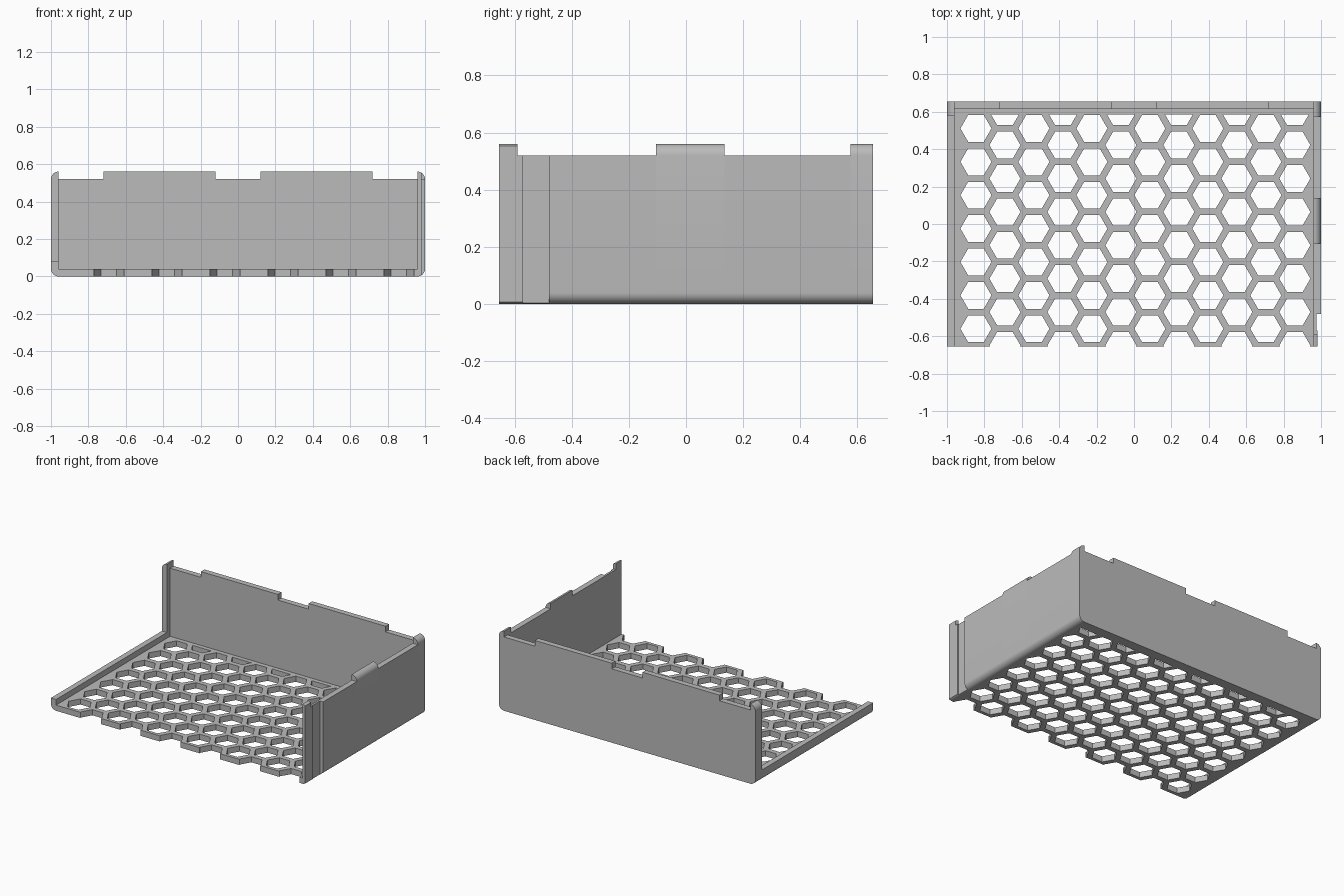
import bpy, bmesh, math

if "Cube" in bpy.data.objects:
    bpy.data.objects.remove(bpy.data.objects["Cube"])

grey = bpy.data.materials.new("light grey plastic")
grey.diffuse_color = (0.5, 0.5, 0.5, 1)
grey.use_nodes = True
grey.node_tree.nodes["Principled BSDF"].inputs["Base Color"].default_value = grey.diffuse_color
R = 0.04        # outer edge radius, also the wall thickness
BACK, FRONT = 0.655, -0.655
IN = 0.96       # inner face of the side walls
LOW, HIGH = 0.52, 0.56


def prism(name, profile, y0, y1):
    """Extrude an x-z outline from y0 to y1."""
    bm = bmesh.new()
    face = bm.faces.new([bm.verts.new((x, y0, z)) for x, z in profile])
    ext = bmesh.ops.extrude_face_region(bm, geom=[face])
    moved = [v for v in ext["geom"] if isinstance(v, bmesh.types.BMVert)]
    bmesh.ops.translate(bm, verts=moved, vec=(0, y1 - y0, 0))
    bmesh.ops.recalc_face_normals(bm, faces=bm.faces)
    mesh = bpy.data.meshes.new(name)
    bm.to_mesh(mesh)
    bm.free()
    obj = bpy.data.objects.new(name, mesh)
    bpy.context.collection.objects.link(obj)
    mesh.materials.append(grey)
    return obj


def rect(x0, x1, z0, z1):
    return [(x0, z0), (x1, z0), (x1, z1), (x0, z1)]


def side_profile(top, outer=1.0, rounded=False, mirror=False):
    """Side wall outline with a rounded bottom and optional rounded top."""
    end = math.asin(min(1, (outer - IN) / R))
    angles = [end * i / 8 for i in range(9)]
    pts = [(IN + R * math.sin(a), R - R * math.cos(a)) for a in angles]
    if rounded:
        pts += [(IN + R * math.sin(a), top - R + R * math.cos(a))
                for a in reversed(angles)]
    else:
        pts += [(outer, top), (IN, top)]
    return [(-x, z) for x, z in pts] if mirror else pts


def smooth(obj):
    bpy.ops.object.select_all(action='DESELECT')
    obj.select_set(True)
    bpy.context.view_layer.objects.active = obj
    bpy.ops.object.shade_smooth_by_angle(angle=math.radians(30))


# Floor with a honeycomb of openings
floor = prism("floor", rect(-IN, IN, 0, 0.04), FRONT, 0.585)
pitch, hex_r = 0.1785, 0.083
bm = bmesh.new()
for col in range(12):
    for row in range(7 + col % 2):
        cx = -0.845 + col * 0.155
        cy = -0.56 + (row - 0.5 * (col % 2)) * pitch
        ring = [(cx + hex_r * math.cos(k * math.pi / 3),
                 cy + hex_r * math.sin(k * math.pi / 3)) for k in range(6)]
        lo = [bm.verts.new((x, y, -0.1)) for x, y in ring]
        hi = [bm.verts.new((x, y, 0.1)) for x, y in ring]
        bm.faces.new(lo[::-1])
        bm.faces.new(hi)
        for k in range(6):
            n = (k + 1) % 6
            bm.faces.new((lo[k], lo[n], hi[n], hi[k]))
mesh = bpy.data.meshes.new("hex_cutter")
bm.to_mesh(mesh)
bm.free()
cutter = bpy.data.objects.new("hex_cutter", mesh)
bpy.context.collection.objects.link(cutter)
mod = floor.modifiers.new("honeycomb", 'BOOLEAN')
mod.operation, mod.solver, mod.object = 'DIFFERENCE', 'EXACT', cutter
bpy.context.view_layer.objects.active = floor
bpy.ops.object.modifier_apply(modifier=mod.name)
bpy.data.objects.remove(cutter)
prism("floor_back_strip", rect(-IN, IN, 0, 0.04), 0.585, BACK - R)

# Back wall with two raised tabs
outline = [(-IN, 0), (IN, 0), (IN, LOW)]
for a, b in ((0.72, 0.12), (-0.12, -0.72)):
    outline += [(a, LOW), (a, HIGH), (b, HIGH), (b, LOW)]
outline += [(-IN, LOW)]
prism("back_wall", outline, BACK - R, BACK)

# Right wall, its tab, back corner, and the stepped front end
sides = [
    ("right_wall_front", side_profile(LOW), -0.48, -0.105),
    ("right_wall_tab", side_profile(HIGH, rounded=True), -0.105, 0.135),
    ("right_wall_back", side_profile(LOW), 0.135, 0.575),
    ("right_back_corner", side_profile(HIGH, rounded=True), 0.575, BACK),
    ("right_recess", side_profile(LOW, 0.975), -0.57, -0.48),
    ("right_front_step", side_profile(LOW, 0.982), -0.59, -0.57),
    # Left side: low lip and back corner post
    ("left_lip", side_profile(0.08, mirror=True), FRONT, 0.58),
    ("left_back_post", side_profile(HIGH, rounded=True, mirror=True), 0.58, BACK),
]
for name, profile, y0, y1 in sides:
    smooth(prism(name, profile, y0, y1))

# Front post: the rounded top is cut off by its thinner outer face
post = side_profile(HIGH, 0.982, rounded=True)
smooth(prism("right_front_post", post, FRONT, -0.59))
